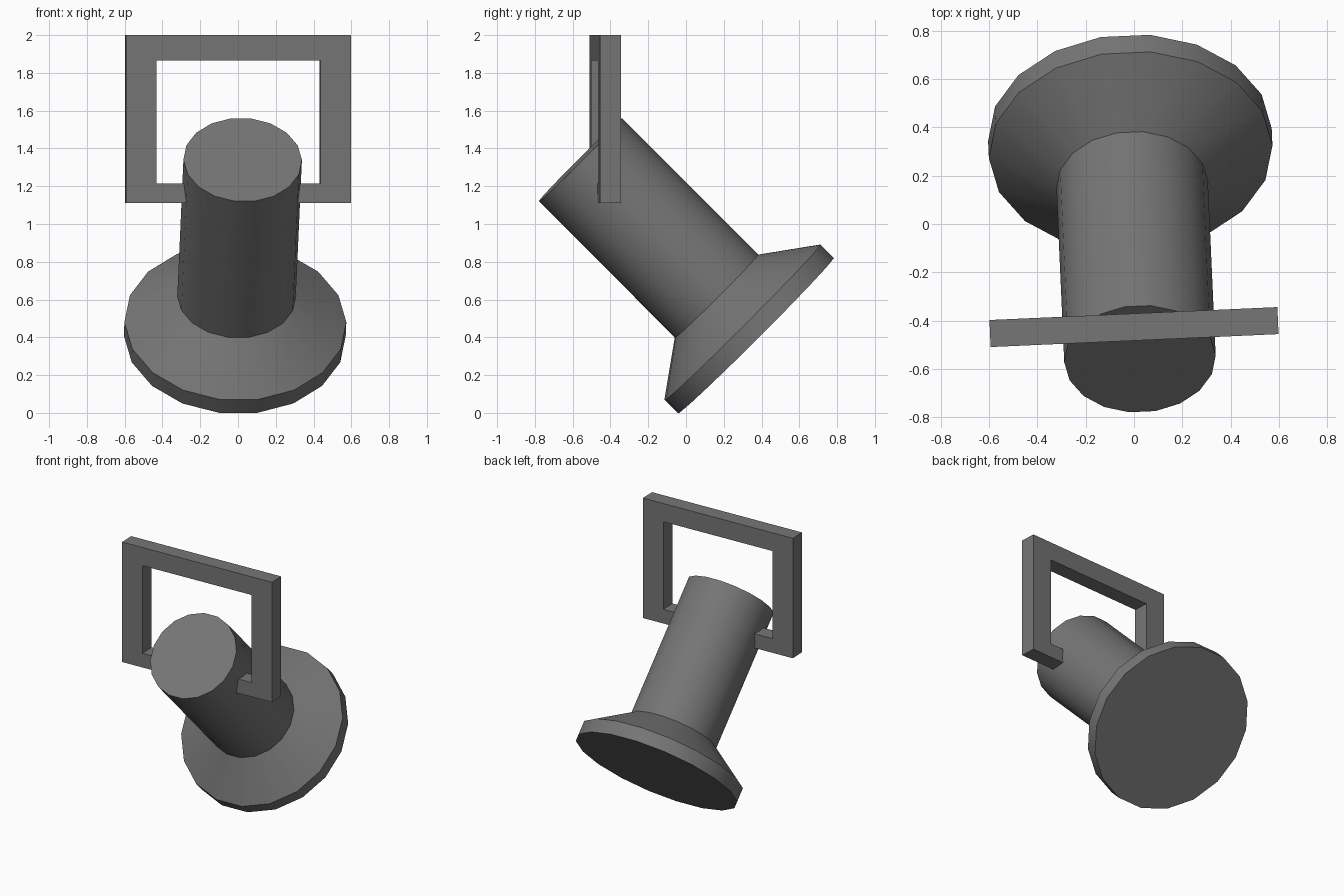
import bpy
import bmesh
from math import radians, cos, sin, pi

cube = bpy.data.objects.get("Cube")
if cube:
    bpy.data.objects.remove(cube, do_unlink=True)

# Single grey finish
grey = bpy.data.materials.new("dark_grey")
grey.use_nodes = True
COLOUR = (0.18, 0.18, 0.18, 1)
grey.diffuse_color = COLOUR
grey.node_tree.nodes["Principled BSDF"].inputs["Base Color"].default_value = COLOUR

TURN = radians(2.57)   # slight twist shared by both parts


def finish(name, bm, location, rotation):
    bmesh.ops.recalc_face_normals(bm, faces=bm.faces)
    mesh = bpy.data.meshes.new(name)
    bm.to_mesh(mesh)
    bm.free()
    mesh.materials.append(grey)
    obj = bpy.data.objects.new(name, mesh)
    obj.location = location
    obj.rotation_euler = rotation
    bpy.context.collection.objects.link(obj)
    return obj


def bridge(bm, a, b):
    n = len(a)
    for i in range(n):
        j = (i + 1) % n
        bm.faces.new((a[i], a[j], b[j], b[i]))


# Tilted cylinder with a flared, rimmed base
SIDES = 18
profile = [(0.588, 0), (0.588, 0.1), (0.314, 0.295), (0.314, 1.315)]
bm = bmesh.new()
rings = [[bm.verts.new((r * cos(2 * pi * k / SIDES), r * sin(2 * pi * k / SIDES), h))
          for k in range(SIDES)] for r, h in profile]
for lower, upper in zip(rings, rings[1:]):
    bridge(bm, lower, upper)
bm.faces.new(rings[0])
bm.faces.new(rings[-1])
body = finish("flared_body", bm, (-0.017, 0.37, 0.41), (radians(45), 0, TURN))
bpy.ops.object.select_all(action='DESELECT')
body.select_set(True)
bpy.context.view_layer.objects.active = body
bpy.ops.object.shade_smooth_by_angle(angle=radians(30))

# Upright rectangular frame whose lower bar runs through the cylinder
bm = bmesh.new()


def rectangle(half_width, low, high, y):
    corners = [(-half_width, low), (half_width, low), (half_width, high), (-half_width, high)]
    return [bm.verts.new((x, y, z)) for x, z in corners]


outer, inner, depth = (0.597, 1.11, 2.0), (0.435, 1.215, 1.865), 0.056
loops = [rectangle(*outer, -depth), rectangle(*outer, depth),
         rectangle(*inner, depth), rectangle(*inner, -depth)]
for i, loop in enumerate(loops):
    bridge(bm, loop, loops[(i + 1) % len(loops)])
finish("handle_frame", bm, (0, -0.427, 0), (0, 0, TURN))
